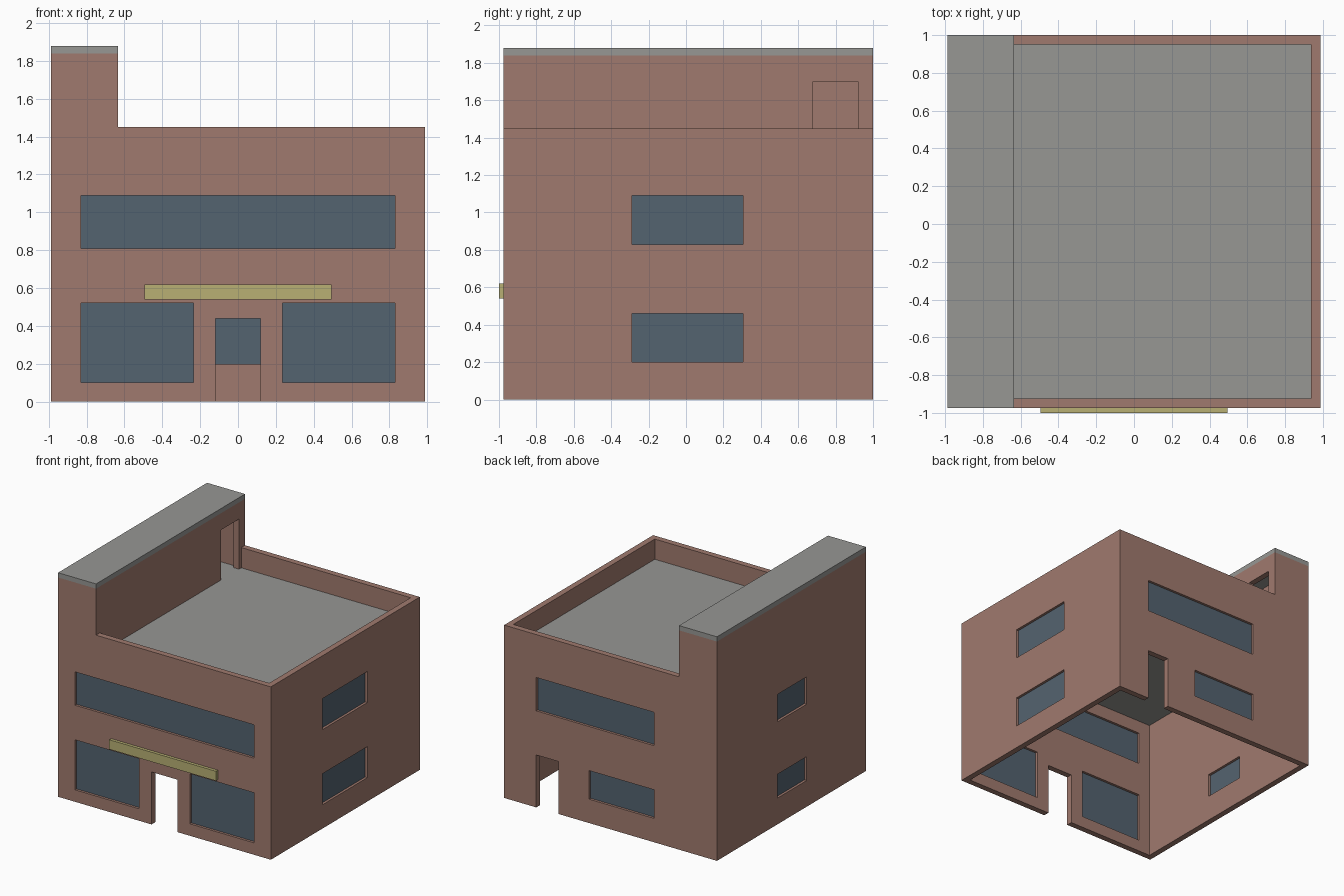
import bpy, bmesh

if "Cube" in bpy.data.objects:
    bpy.data.objects.remove(bpy.data.objects["Cube"])


def material(name, rgb):
    m = bpy.data.materials.new(name)
    lin = [((c / 255 + 0.055) / 1.055) ** 2.4 for c in rgb]
    m.diffuse_color = (*lin, 1)
    m.use_nodes = True
    m.node_tree.nodes["Principled BSDF"].inputs["Base Color"].default_value = m.diffuse_color
    return m


BRICK = material("brick_brown", (160, 122, 110))
GLASS = material("blue_grey_glass", (84, 99, 112))
CONCRETE = material("concrete_grey", (151, 151, 148))
YELLOW = material("sign_yellow", (184, 176, 116))


def extrude_profile(name, pts, y0, y1, mat):
    """Extrude an x-z outline from y0 to y1."""
    bm = bmesh.new()
    face = bm.faces.new([bm.verts.new((x, y0, z)) for x, z in pts])
    ext = bmesh.ops.extrude_face_region(bm, geom=[face])
    verts = [v for v in ext["geom"] if isinstance(v, bmesh.types.BMVert)]
    bmesh.ops.translate(bm, verts=verts, vec=(0, y1 - y0, 0))
    bmesh.ops.recalc_face_normals(bm, faces=bm.faces)
    me = bpy.data.meshes.new(name)
    bm.to_mesh(me)
    bm.free()
    me.materials.append(mat)
    ob = bpy.data.objects.new(name, me)
    bpy.context.collection.objects.link(ob)
    return ob


def box(name, xr, yr, zr, mat):
    (x0, x1), (z0, z1) = xr, zr
    return extrude_profile(name, [(x0, z0), (x1, z0), (x1, z1), (x0, z1)], *yr, mat)


def cut(target, xr, yr, zr):
    """Subtract a box from the target."""
    cutter = box("cutter", xr, yr, zr, BRICK)
    mod = target.modifiers.new("cut", 'BOOLEAN')
    mod.operation, mod.solver, mod.object = 'DIFFERENCE', 'EXACT', cutter
    bpy.context.view_layer.objects.active = target
    bpy.ops.object.modifier_apply(modifier=mod.name)
    bpy.data.objects.remove(cutter)


# Main dimensions
X0, X1, Y0, Y1 = -0.9875, 0.9875, -0.975, 1.0
T = 0.05                      # wall thickness
TX = -0.635                   # roof-side face of the stair tower
TOP, TOWER, CAP = 1.45, 1.84, 1.88
CEIL, ROOF = 1.20, 1.28
IX, IY = (X0 + T, X1 - T), (Y0 + T, Y1 - T)

# Hollow brick shell: rooms below, roof terrace, stair tower
walls = extrude_profile("brick_walls", [(X0, 0), (X1, 0), (X1, TOP), (TX, TOP),
                                        (TX, TOWER), (X0, TOWER)], Y0, Y1, BRICK)
cut(walls, IX, IY, (-0.1, 1.24))
cut(walls, (TX, IX[1]), IY, (1.22, 1.6))
cut(walls, (IX[0], TX - T), IY, (1.22, 2.0))

# Roof slab and tower cap
box("roof_slab", IX, IY, (CEIL, ROOF), CONCRETE)
box("tower_cap", (X0, TX), (Y0, Y1), (TOWER, CAP), CONCRETE)

# Openings: wall side, range along the wall, height range, glazed or not
OPENINGS = [
    ("front_upper_window", "front", (-0.83, 0.83), (0.81, 1.09), True),
    ("front_left_window", "front", (-0.83, -0.235), (0.10, 0.52), True),
    ("front_right_window", "front", (0.235, 0.83), (0.10, 0.52), True),
    ("front_doorway", "front", (-0.12, 0.12), (-0.1, 0.44), False),
    ("back_upper_window", "back", (-0.405, 0.69), (0.81, 1.09), True),
    ("back_lower_window", "back", (-0.405, 0.20), (0.20, 0.44), True),
    ("back_doorway", "back", (0.485, 0.69), (-0.1, 0.44), False),
    ("right_upper_window", "right", (-0.29, 0.305), (0.83, 1.09), True),
    ("right_lower_window", "right", (-0.29, 0.305), (0.20, 0.46), True),
    ("left_upper_window", "left", (-0.19, 0.20), (0.86, 1.09), True),
    ("left_lower_window", "left", (-0.19, 0.20), (0.22, 0.42), True),
    ("tower_doorway", "tower", (0.68, 0.92), (1.25, 1.70), False),
]
MID = {"front": Y0 + T / 2, "back": Y1 - T / 2, "right": X1 - T / 2,
       "left": X0 + T / 2, "tower": TX - T / 2}

for name, side, along, height, glazed in OPENINGS:
    def ranges(half):
        depth = (MID[side] - half, MID[side] + half)
        return (along, depth) if side in ("front", "back") else (depth, along)
    cut(walls, *ranges(0.06), height)
    if glazed:
        box(name, *ranges(0.004), height, GLASS)

# Plain sign board over the entrance
box("sign_board", (-0.495, 0.495), (-1.0, Y0), (0.54, 0.62), YELLOW)
